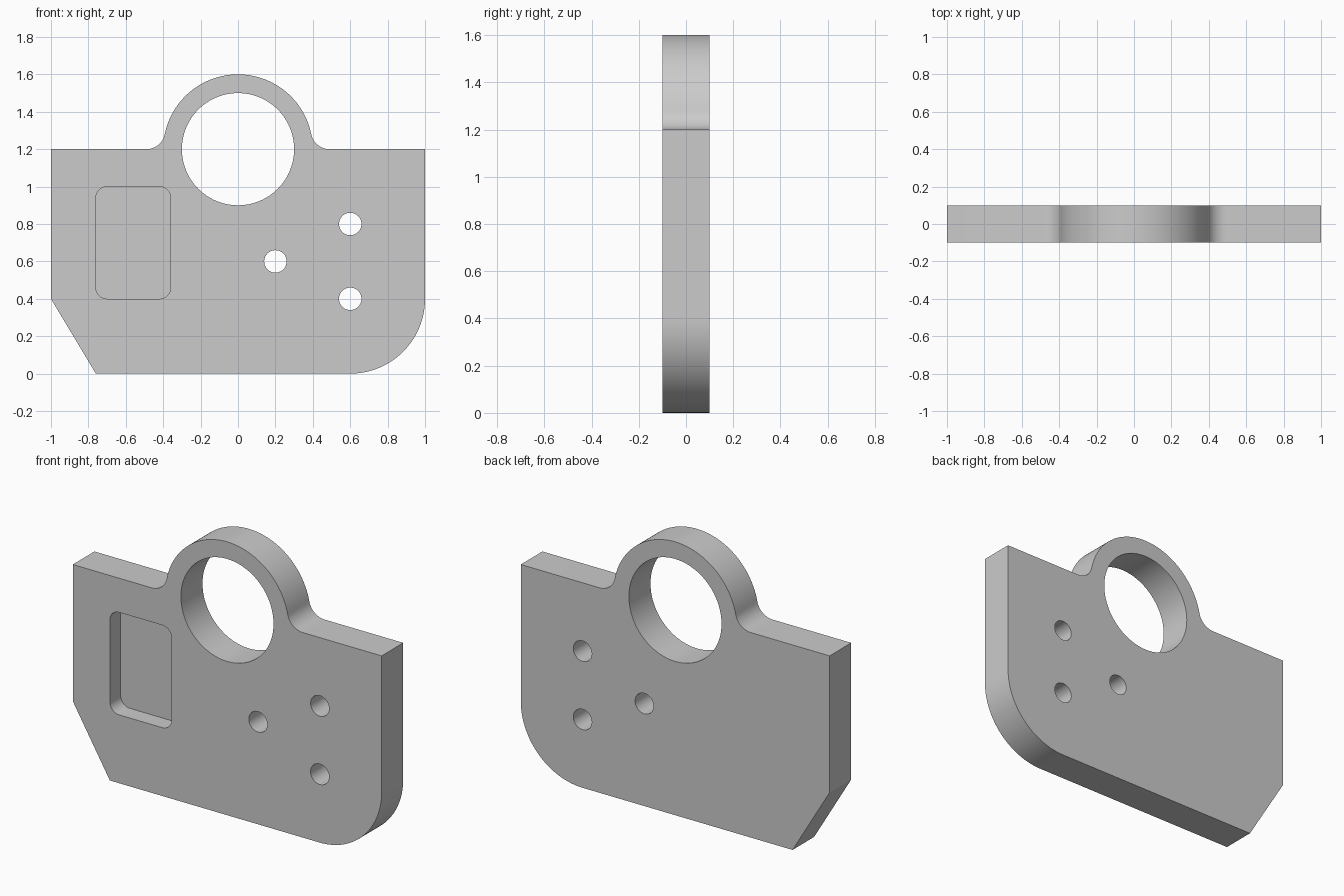
import bpy
import bmesh
from math import atan2, cos, pi, radians, sin, sqrt

default = bpy.data.objects.get("Cube")
if default:
    bpy.data.objects.remove(default, do_unlink=True)

HALF = 0.1            # half the plate thickness
SHOULDER = 1.2        # height of the straight top edge
LUG_R, BORE_R, FILLET_R = 0.4, 0.3, 0.1


def material(name, rgb):
    mat = bpy.data.materials.new(name)
    mat.use_nodes = True
    mat.diffuse_color = (*rgb, 1)
    mat.node_tree.nodes["Principled BSDF"].inputs["Base Color"].default_value = (*rgb, 1)
    return mat


def arc(cx, cz, r, start, end, steps):
    angles = [start + (end - start) * i / steps for i in range(steps + 1)]
    return [(cx + r * cos(a), cz + r * sin(a)) for a in angles]


def prism(name, outline, y0, y1, mat):
    """Extrude an outline in x and z from y0 to y1."""
    bm = bmesh.new()
    face = bm.faces.new([bm.verts.new((x, y0, z)) for x, z in outline])
    grown = bmesh.ops.extrude_face_region(bm, geom=[face])["geom"]
    verts = [v for v in grown if isinstance(v, bmesh.types.BMVert)]
    bmesh.ops.translate(bm, verts=verts, vec=(0, y1 - y0, 0))
    bmesh.ops.recalc_face_normals(bm, faces=bm.faces)
    mesh = bpy.data.meshes.new(name)
    bm.to_mesh(mesh)
    bm.free()
    mesh.materials.append(mat)
    obj = bpy.data.objects.new(name, mesh)
    bpy.context.collection.objects.link(obj)
    return obj


def cut(target, outline, y0, y1, mat):
    """Remove a prism from the target and discard the cutter."""
    cutter = prism("cutter", outline, y0, y1, mat)
    cutter.hide_render = True
    mod = target.modifiers.new("cut", "BOOLEAN")
    mod.operation, mod.solver, mod.object = "DIFFERENCE", "EXACT", cutter
    bpy.context.view_layer.objects.active = target
    bpy.ops.object.modifier_apply(modifier=mod.name)
    bpy.data.objects.remove(cutter, do_unlink=True)


def circle(cx, cz, r, steps):
    return arc(cx, cz, r, 0, 2 * pi, steps)[:-1]


grey = material("plain grey", (0.6, 0.6, 0.6))

# Plate outline: chamfered and rounded lower corners, lug blended into the top
fillet_x = sqrt((LUG_R + FILLET_R) ** 2 - FILLET_R ** 2)
tangent = atan2(FILLET_R, fillet_x)
fillet = arc(fillet_x, SHOULDER + FILLET_R, FILLET_R, -pi / 2, -pi - -tangent, 12)
lug = arc(0, SHOULDER, LUG_R, tangent, pi - tangent, 64)[1:-1]
outline = [(-1, 0.4), (-0.76, 0)]
outline += arc(0.6, 0.4, 0.4, -pi / 2, 0, 32)
outline += [(1, SHOULDER)] + fillet + lug
outline += [(-x, z) for x, z in reversed(fillet)] + [(-1, SHOULDER)]
plate = prism("bracket_plate", outline, -HALF, HALF, grey)

# Large bore and three small through holes
cut(plate, circle(0, SHOULDER, BORE_R, 96), -0.3, 0.3, grey)
for x, z in ((0.6, 0.8), (0.2, 0.6), (0.6, 0.4)):
    cut(plate, circle(x, z, 0.06, 40), -0.3, 0.3, grey)

# Rounded pocket in the front face
R = 0.06
pocket = []
for i, (x, z) in enumerate(((-0.36 - R, 1 - R), (-0.76 + R, 1 - R),
                            (-0.76 + R, 0.4 + R), (-0.36 - R, 0.4 + R))):
    pocket += arc(x, z, R, i * pi / 2, (i + 1) * pi / 2, 10)
cut(plate, pocket, -0.3, 0, grey)

# Smooth curved walls, keep the rims sharp
bpy.ops.object.select_all(action="DESELECT")
plate.select_set(True)
bpy.context.view_layer.objects.active = plate
bpy.ops.object.shade_smooth_by_angle(angle=radians(25))
